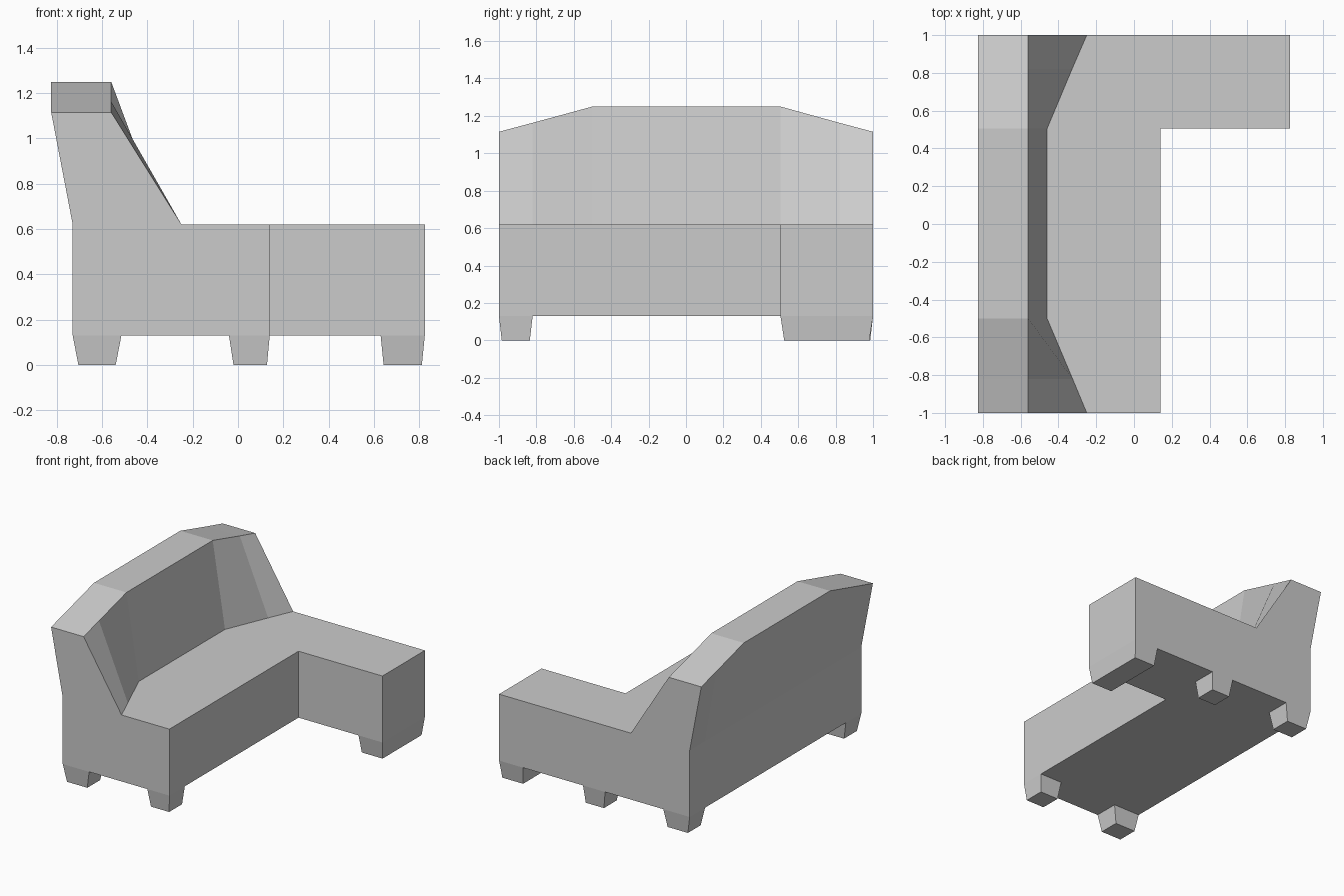
import bpy, bmesh

if "Cube" in bpy.data.objects:
    bpy.data.objects.remove(bpy.data.objects["Cube"])

grey = bpy.data.materials.new("plain grey")
grey.diffuse_color = (0.6, 0.6, 0.6, 1)
grey.use_nodes = True
grey.node_tree.nodes["Principled BSDF"].inputs["Base Color"].default_value = grey.diffuse_color


def finish(bm, name):
    bmesh.ops.remove_doubles(bm, verts=bm.verts, dist=0.0005)
    bmesh.ops.recalc_face_normals(bm, faces=bm.faces)
    mesh = bpy.data.meshes.new(name)
    bm.to_mesh(mesh)
    bm.free()
    mesh.materials.append(grey)
    bpy.context.collection.objects.link(bpy.data.objects.new(name, mesh))


# Sofa body: side profile lofted across the width, stepping out for the chaise
# Each station: y, front edge x, backrest foot x, backrest top z
stations = [(-1, 0.14, -0.25, 1.115), (-0.82, 0.14, -0.325, 1.163),
            (-0.5, 0.14, -0.46, 1.25), (0.505, 0.14, -0.46, 1.25),
            (0.505, 0.825, -0.46, 1.25), (0.82, 0.825, -0.328, 1.163),
            (1, 0.825, -0.25, 1.115)]
bm = bmesh.new()
rings = []
for y, front, foot, top in stations:
    profile = [(front, 0.13), (front, 0.62), (foot, 0.62), (-0.56, top),
               (-0.825, top), (-0.73, 0.62), (-0.73, 0.13)]
    rings.append([bm.verts.new((x, y, z)) for x, z in profile])
for i, (a, b) in enumerate(zip(rings, rings[1:])):
    step = stations[i][0] == stations[i + 1][0]
    for k in range(1 if step else 7):
        n = (k + 1) % 7
        bm.faces.new((a[k], a[n], b[n], b[k]))
bm.faces.new(rings[0])
bm.faces.new(rings[-1])
finish(bm, "sofa_body")


# Tapered legs: top rectangle and smaller foot rectangle
def leg(name, top, foot):
    bm = bmesh.new()
    loops = []
    for (x0, x1, y0, y1), z in ((top, 0.13), (foot, 0)):
        loops.append([bm.verts.new((x, y, z)) for x, y in
                      ((x0, y0), (x1, y0), (x1, y1), (x0, y1))])
    a, b = loops
    for k in range(4):
        n = (k + 1) % 4
        bm.faces.new((a[k], a[n], b[n], b[k]))
    bm.faces.new(b)
    finish(bm, name)


for s, label in ((-1, "front"), (1, "rear")):
    leg(label + "_back_leg", (-0.73, -0.515, s, s * 0.82),
        (-0.705, -0.54, s * 0.985, s * 0.835))
    leg(label + "_seat_leg", (-0.04, 0.14, s, s * 0.82),
        (-0.02, 0.128, s * 0.985, s * 0.835))
leg("chaise_leg", (0.63, 0.825, 0.505, 1), (0.643, 0.812, 0.525, 0.98))
